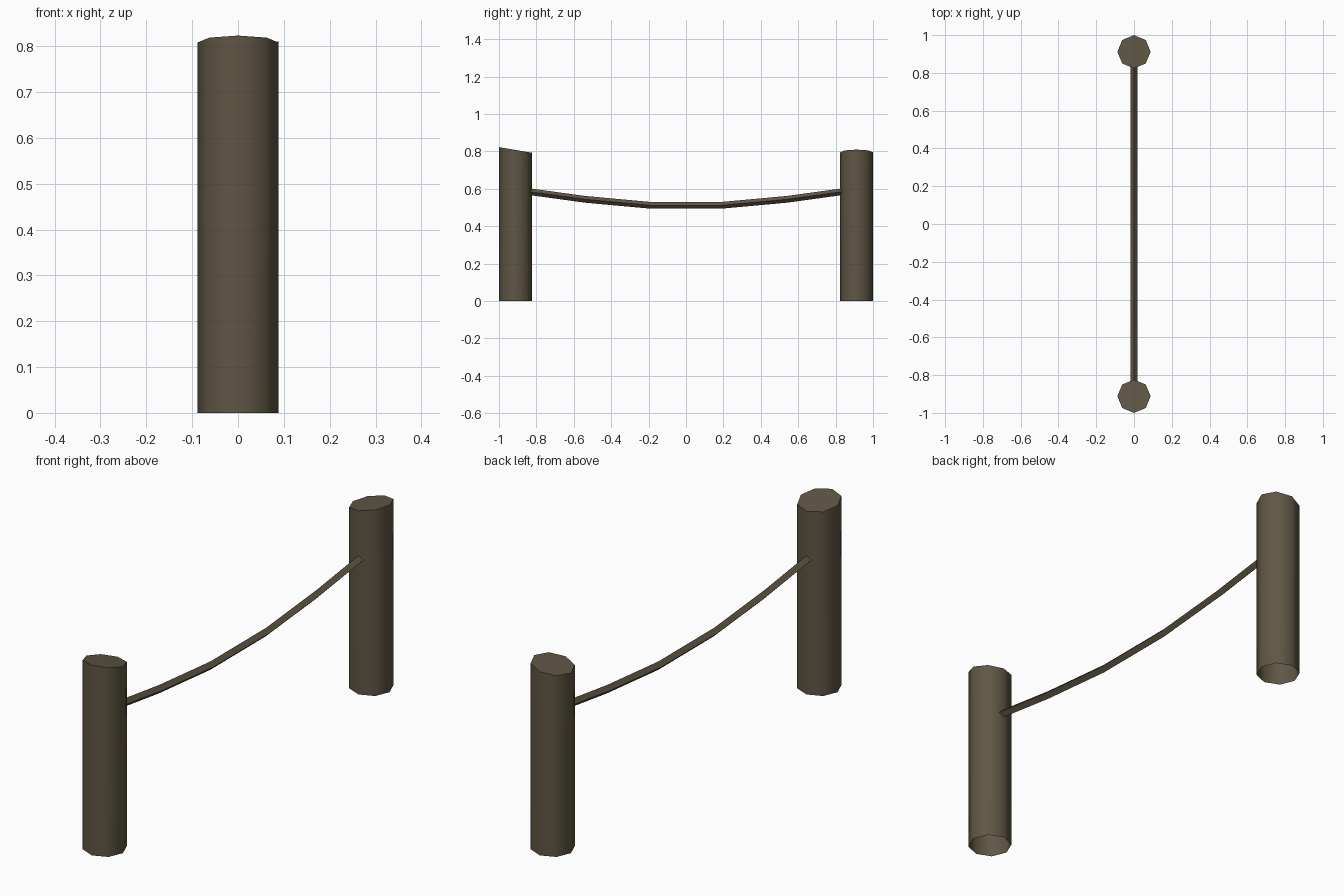
import bpy, bmesh, math

if "Cube" in bpy.data.objects:
    bpy.data.objects.remove(bpy.data.objects["Cube"])

wood = bpy.data.materials.new("weathered brown")
wood.diffuse_color = (0.115, 0.093, 0.058, 1)
wood.use_nodes = True
wood.node_tree.nodes["Principled BSDF"].inputs["Base Color"].default_value = wood.diffuse_color


def finish(name, bm, smooth_angle=None):
    bmesh.ops.recalc_face_normals(bm, faces=bm.faces)
    mesh = bpy.data.meshes.new(name)
    bm.to_mesh(mesh)
    bm.free()
    mesh.materials.append(wood)
    obj = bpy.data.objects.new(name, mesh)
    bpy.context.collection.objects.link(obj)
    if smooth_angle:
        bpy.ops.object.select_all(action='DESELECT')
        obj.select_set(True)
        bpy.context.view_layer.objects.active = obj
        bpy.ops.object.shade_smooth_by_angle(angle=math.radians(smooth_angle))
    return obj


def ring(bm, sides, radius, point):
    angles = [2 * math.pi * i / sides for i in range(sides)]
    return [bm.verts.new(point(radius * math.cos(a), radius * math.sin(a))) for a in angles]


def bridge(bm, lower, upper):
    n = len(lower)
    for i in range(n):
        j = (i + 1) % n
        bm.faces.new((lower[i], lower[j], upper[j], upper[i]))


# Octagonal posts: open at the bottom, cut at a slant on top
def post(name, y, height, slope_x, slope_y):
    bm = bmesh.new()
    low = ring(bm, 8, 0.088, lambda u, v: (u, y + v, 0))
    top = ring(bm, 8, 0.088, lambda u, v: (u, y + v, height + slope_x * u + slope_y * v))
    bridge(bm, low, top)
    bm.faces.new(top)
    finish(name, bm, 50)


post("front_post", -0.912, 0.808, 0, -0.17)
post("back_post", 0.912, 0.795, 0.17, 0)

# Sagging rope of five straight lengths, its ends hidden in the posts
half = [(0.19, 0.512), (0.54, 0.544), (0.89, 0.592)]
path = [(-y, z) for y, z in reversed(half)] + half
bm = bmesh.new()
rings = [ring(bm, 4, 0.018, lambda u, v: (u, y, z + v)) for y, z in path]
for a, b in zip(rings, rings[1:]):
    bridge(bm, a, b)
finish("rope", bm, 50)
